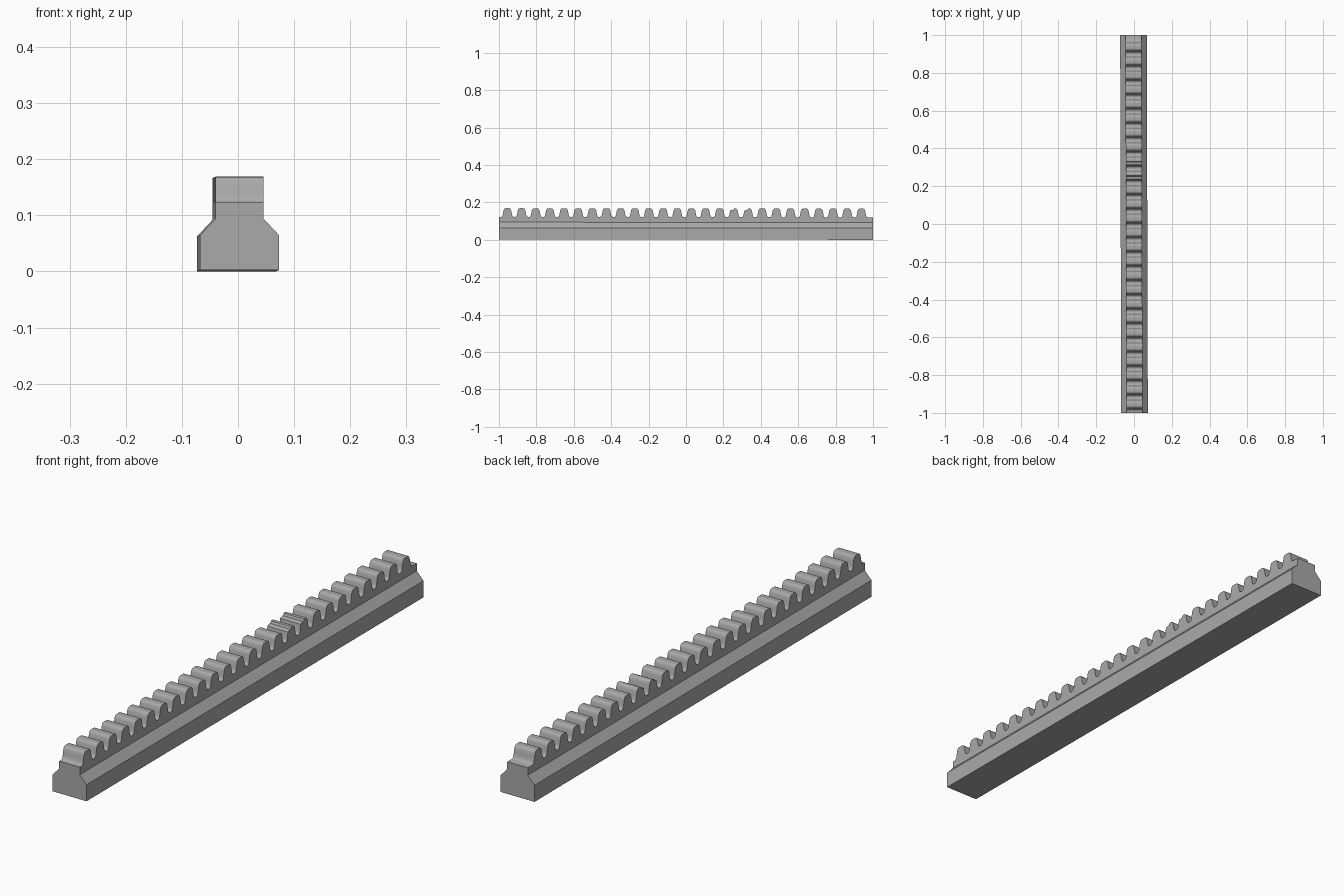
import bpy

if "Cube" in bpy.data.objects:
    bpy.data.objects.remove(bpy.data.objects["Cube"])

PITCH, COUNT, FIRST = 0.0757, 26, -0.955
SHOULDER = 0.092  # height where the toothed strip starts

grey = bpy.data.materials.new("steel_grey")
grey.diffuse_color = (0.4, 0.4, 0.4, 1)
grey.use_nodes = True
grey.node_tree.nodes["Principled BSDF"].inputs["Base Color"].default_value = grey.diffuse_color


def extrude(name, profile, place, skip_edge):
    """Extrude a closed profile between two ends, leaving one hidden side open."""
    n = len(profile)
    verts = [place(p, s) for s in (-1, 1) for p in profile]
    # the bar leans very slightly to one side and downwards along its length
    verts = [(x - 0.0028 * y, y, z + 0.0012 * (1 - y)) for x, y, z in verts]
    faces = [(i, (i + 1) % n, (i + 1) % n + n, i + n)
             for i in range(n) if i != skip_edge]
    faces += [tuple(reversed(range(n))), tuple(range(n, 2 * n))]
    mesh = bpy.data.meshes.new(name)
    mesh.from_pydata(verts, [], faces)
    mesh.materials.append(grey)
    obj = bpy.data.objects.new(name, mesh)
    bpy.context.collection.objects.link(obj)
    bpy.context.view_layer.objects.active = obj
    obj.select_set(True)
    bpy.ops.object.mode_set(mode='EDIT')
    bpy.ops.mesh.select_all(action='SELECT')
    bpy.ops.mesh.normals_make_consistent(inside=False)
    bpy.ops.object.mode_set(mode='OBJECT')
    bpy.ops.object.shade_smooth_by_angle(angle=0.6)
    obj.select_set(False)
    return obj


# Base bar: wide foot with sloping shoulders
half = [(0.0705, 0.0), (0.0705, 0.062), (0.0425, SHOULDER)]
section = half + [(-x, z) for x, z in reversed(half)]
extrude("base_bar", section, lambda p, s: (p[0], s, p[1]), 2)

# Toothed strip: rounded teeth with rounded valleys
side = [(0.0335, 0.120), (0.0285, 0.123), (0.0255, 0.129), (0.0232, 0.140),
        (0.0205, 0.154), (0.0175, 0.162), (0.0135, 0.1655), (0.008, 0.1665)]
tooth = [(-y, z) for y, z in side] + side[::-1]
# Worn teeth have a ledge cut into the top on one side
worn = [(-y, z) for y, z in side[:5]] + [(-0.016, 0.157), (-0.004, 0.158),
                                         (0.0, 0.1655)] + side[::-1]
outline = [(-1, SHOULDER), (-1, 0.120)]
for i in range(COUNT):
    shape = worn if i in (16, 17) else tooth
    outline += [(FIRST + i * PITCH + y, z) for y, z in shape]
outline += [(1, 0.120), (1, SHOULDER)]
extrude("toothed_strip", outline, lambda p, s: (0.0425 * s, p[0], p[1]),
        len(outline) - 1)
